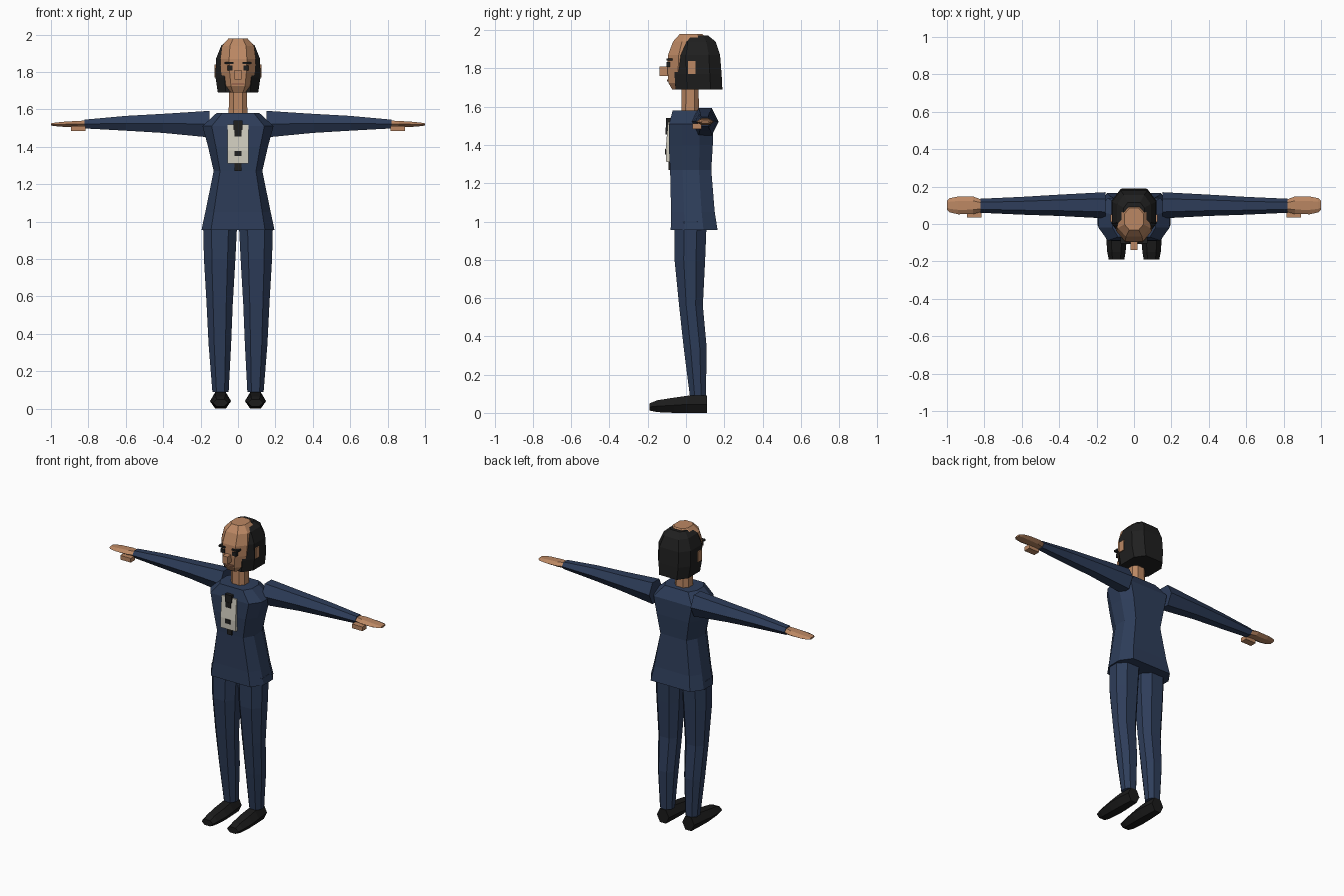
import bpy, bmesh


def mat(name, rgb):
    m = bpy.data.materials.new(name)
    m.diffuse_color = (*rgb, 1)
    return m


navy = mat("navy cloth", (0.027, 0.047, 0.102))
skin = mat("skin", (0.50, 0.245, 0.125))
black = mat("black hair", (0.014, 0.014, 0.014))
shoe_black = mat("shoe leather", (0.011, 0.011, 0.011))
cream = mat("cream", (0.64, 0.61, 0.52))
lip = mat("lips", (0.33, 0.14, 0.08))

HEX = [(1, 0), (.5, 1), (-.5, 1), (-1, 0), (-.5, -1), (.5, -1)]


def octagon(kx=.5, ky=.5):
    return [(1, ky), (kx, 1), (-kx, 1), (-1, ky),
            (-1, -ky), (-kx, -1), (kx, -1), (1, -ky)]


def loft(name, material, axis, outline, rings):
    """Rings are (position on axis, min a, max a, min b, max b);
    a and b are the two other axes in x, y, z order."""
    bm = bmesh.new()
    loops = []
    for pos, a0, a1, b0, b1 in rings:
        loop = []
        for u, v in outline:
            co = [(a0 + a1) / 2 + u * (a1 - a0) / 2,
                  (b0 + b1) / 2 + v * (b1 - b0) / 2]
            co.insert(axis, pos)
            loop.append(bm.verts.new(co))
        loops.append(loop)
    n = len(outline)
    for p, q in zip(loops, loops[1:]):
        for i in range(n):
            j = (i + 1) % n
            bm.faces.new((p[i], p[j], q[j], q[i]))
    bm.faces.new(loops[0])
    bm.faces.new(loops[-1])
    bmesh.ops.recalc_face_normals(bm, faces=bm.faces)
    me = bpy.data.meshes.new(name)
    bm.to_mesh(me)
    bm.free()
    me.materials.append(material)
    ob = bpy.data.objects.new(name, me)
    bpy.context.collection.objects.link(ob)
    return ob


def box(name, material, x0, x1, y0, y1, z0, z1):
    square = [(1, 1), (-1, 1), (-1, -1), (1, -1)]
    return loft(name, material, 2, square,
                [(z0, x0, x1, y0, y1), (z1, x0, x1, y0, y1)])


# Jacket: flared hem, narrow waist, sloped shoulders
loft("jacket", navy, 2, octagon(.74, .4), [
    (.955, -.195, .195, -.08, .165),
    (1.05, -.175, .175, -.078, .15),
    (1.27, -.13, .13, -.083, .132),
    (1.40, -.16, .16, -.09, .14),
    (1.51, -.19, .19, -.088, .14),
    (1.58, -.115, .115, -.07, .10)])

# Neck and head
loft("neck", skin, 2, octagon(), [
    (1.56, -.05, .05, -.025, .068), (1.74, -.048, .048, -.022, .065)])
loft("head", skin, 2, octagon(.5, .5), [
    (1.69, -.052, .052, -.072, .07),
    (1.725, -.075, .075, -.092, .10),
    (1.80, -.09, .09, -.098, .13),
    (1.87, -.095, .095, -.094, .13),
    (1.94, -.086, .086, -.068, .12),
    (1.98, -.05, .05, -.032, .085)])

# Bobbed hair, open around the crown
loft("hair", black, 2, octagon(.6, .5), [
    (1.69, -.108, .108, -.055, .19),
    (1.77, -.12, .12, -.06, .186),
    (1.87, -.118, .118, -.058, .178),
    (1.94, -.09, .09, -.04, .155),
    (1.972, -.055, .055, .0, .115)])

# Nose and mouth
box("nose", skin, -.018, .018, -.138, -.08, 1.76, 1.81)
box("mouth", lip, -.032, .032, -.1, -.092, 1.731, 1.742)

# Shirt front with dark tie pieces
loft("shirt_panel", cream, 2, [(1, 1), (-1, 1), (-1, -1), (1, -1)], [
    (1.31, -.055, .055, -.103, -.08),
    (1.38, -.055, .055, -.106, -.08),
    (1.52, -.055, .055, -.094, -.08)])
box("tie_knot", black, -.024, .024, -.104, -.07, 1.49, 1.54)
box("tie_upper", black, -.018, .018, -.106, -.08, 1.455, 1.49)
box("tie_clip", black, -.018, .018, -.11, -.09, 1.35, 1.378)
box("tie_tip", black, -.018, .018, -.092, -.075, 1.27, 1.312)

for s, side in ((-1, "left"), (1, "right")):
    def mx(a, b):
        return min(s * a, s * b), max(s * a, s * b)

    # Face details and ear
    box(side + "_eye", black, *mx(.029, .057), -.102, -.08, 1.808, 1.834)
    box(side + "_eyebrow", black, *mx(.025, .072), -.103, -.07, 1.842, 1.853)
    box(side + "_ear", skin, *mx(.10, .125), .01, .05, 1.77, 1.84)

    # Sleeve, hand and thumb
    loft(side + "_sleeve", navy, 0, HEX, [
        (s * .152, .03, .17, 1.45, 1.592),
        (s * .40, .043, .157, 1.474, 1.576),
        (s * .60, .05, .145, 1.486, 1.565),
        (s * .82, .06, .135, 1.498, 1.545)])
    loft(side + "_hand", skin, 0, HEX, [
        (s * .815, .066, .13, 1.503, 1.54),
        (s * .86, .053, .147, 1.505, 1.538),
        (s * .94, .052, .147, 1.507, 1.533),
        (s * .985, .062, .138, 1.511, 1.528),
        (s * 1.0, .075, .125, 1.514, 1.525)])
    box(side + "_thumb", skin, *mx(.815, .892), .035, .08, 1.484, 1.512)

    # Trouser leg
    loft(side + "_trouser_leg", navy, 2, octagon(.5, .4), [
        (.09, *mx(.05, .137), .02, .104),
        (.34, *mx(.037, .157), -.012, .108),
        (.56, *mx(.028, .168), -.036, .088),
        (.80, *mx(.014, .182), -.06, .10),
        (1.0, *mx(.004, .187), -.06, .108)])

    # Shoe
    loft(side + "_shoe", shoe_black, 1, HEX, [
        (-.19, *mx(.052, .135), .012, .05),
        (-.15, *mx(.045, .143), .004, .066),
        (-.06, *mx(.037, .15), .0, .08),
        (.01, *mx(.04, .147), .0, .09),
        (.11, *mx(.05, .137), .0, .09)])
